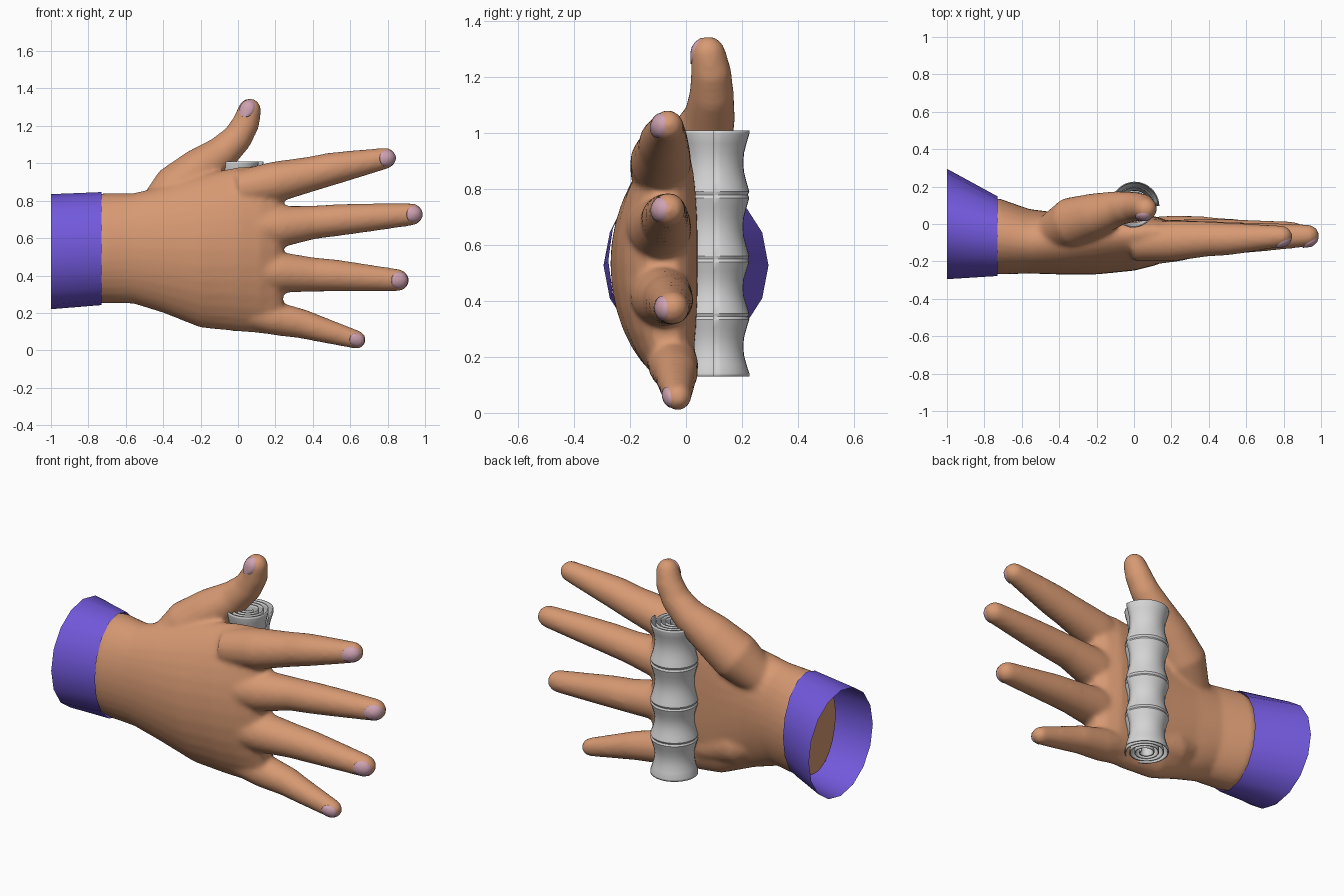
import bpy, bmesh, math
from mathutils import Vector
from mathutils.bvhtree import BVHTree

if "Cube" in bpy.data.objects:
    bpy.data.objects.remove(bpy.data.objects["Cube"])


def material(name, rgb):
    m = bpy.data.materials.new(name)
    m.use_nodes = True
    m.diffuse_color = (*rgb, 1)
    m.node_tree.nodes["Principled BSDF"].inputs["Base Color"].default_value = (*rgb, 1)
    return m


skin = material("skin", (0.68, 0.32, 0.17))
purple = material("sleeve purple", (0.17, 0.10, 0.72))
pink = material("nail pink", (0.62, 0.36, 0.44))
grey = material("scroll grey", (0.66, 0.66, 0.66))


def finish(name, bm, mat, angle=40):
    me = bpy.data.meshes.new(name)
    bm.to_mesh(me)
    bm.free()
    ob = bpy.data.objects.new(name, me)
    bpy.context.collection.objects.link(ob)
    me.materials.append(mat)
    shade(ob, angle)
    return ob


def shade(ob, angle):
    bpy.ops.object.select_all(action="DESELECT")
    bpy.context.view_layer.objects.active = ob
    ob.select_set(True)
    bpy.ops.object.shade_smooth_by_angle(angle=math.radians(angle))


def loft(bm, rings, closed=True, cap=True):
    """Skin a list of point rings."""
    rows = [[bm.verts.new(p) for p in r] for r in rings]
    n = len(rows[0])
    for a, b in zip(rows, rows[1:]):
        for i in range(n if closed else n - 1):
            j = (i + 1) % n
            bm.faces.new((a[i], a[j], b[j], b[i]))
    if cap:
        bm.faces.new(rows[0])
        bm.faces.new(rows[-1])


def section(x, z0, z1, front, back, bend=0, n=32):
    """Rounded section across x, its two edges curled towards the palm."""
    yc, zc = (front + back) / 2, (z0 + z1) / 2
    ring = []
    for i in range(n):
        t = math.tau * i / n
        c, s = math.cos(t), math.sin(t)
        ring.append((x, yc + (back - front) / 2 * s + bend * c * c, zc + (z1 - z0) / 2 * c))
    return ring


def circle(c, axis, r, n=20):
    u = axis.cross(Vector((0, 1, 0))).normalized()
    v = axis.cross(u).normalized()
    return [c + r * (u * math.cos(math.tau * i / n) + v * math.sin(math.tau * i / n))
            for i in range(n)]


def finger(bm, path):
    """Tapering tube with a round tip."""
    pts = [Vector(p[:3]) for p in path]
    rings = []
    for i, p in enumerate(pts):
        axis = (pts[min(i + 1, len(pts) - 1)] - pts[max(i - 1, 0)]).normalized()
        rings.append(circle(p, axis, path[i][3]))
    r = path[-1][3]
    for k in (25, 50, 70, 85):
        a = math.radians(k)
        rings.append(circle(pts[-1] + axis * r * math.sin(a), axis, r * math.cos(a)))
    loft(bm, rings)


# hand: palm and wrist
bm = bmesh.new()
loft(bm, [section(*s) for s in (
    (-0.80, 0.27, 0.82, -0.25, 0.12),
    (-0.73, 0.25, 0.84, -0.27, 0.14),
    (-0.56, 0.25, 0.84, -0.265, 0.08),
    (-0.40, 0.20, 0.88, -0.27, 0.06, 0.02),
    (-0.20, 0.12, 0.94, -0.27, 0.05, 0.05),
    (0.00, 0.10, 0.98, -0.25, 0.045, 0.05),
    (0.12, 0.09, 0.99, -0.22, 0.04, 0.05),
    (0.20, 0.09, 0.99, -0.18, 0.01, 0.04),
    (0.24, 0.12, 0.95, -0.14, -0.03, 0.03))])

# fingers and thumb
digits = (
    ((0.0, -0.10, 0.86, 0.10), (0.2, -0.09, 0.90, 0.11), (0.4, -0.08, 0.945, 0.093),
     (0.5, -0.08, 0.97, 0.088), (0.6, -0.075, 0.99, 0.078), (0.79, -0.065, 1.027, 0.057)),
    ((0.0, -0.13, 0.65, 0.10), (0.22, -0.09, 0.66, 0.112), (0.4, -0.075, 0.684, 0.09),
     (0.54, -0.075, 0.697, 0.085), (0.7, -0.07, 0.71, 0.076), (0.93, -0.062, 0.727, 0.06)),
    ((0.0, -0.12, 0.43, 0.10), (0.22, -0.085, 0.417, 0.11), (0.4, -0.065, 0.405, 0.092),
     (0.52, -0.06, 0.4, 0.086), (0.65, -0.055, 0.39, 0.076), (0.855, -0.048, 0.375, 0.06)),
    ((0.0, -0.06, 0.22, 0.09), (0.2, -0.045, 0.17, 0.09), (0.35, -0.035, 0.14, 0.078),
     (0.45, -0.035, 0.11, 0.068), (0.635, -0.03, 0.057, 0.05)),
    ((-0.45, -0.05, 0.74, 0.10), (-0.33, 0.01, 0.86, 0.135), (-0.2, 0.05, 0.97, 0.117),
     (-0.08, 0.085, 1.06, 0.092), (0.0, 0.092, 1.14, 0.08), (0.045, 0.09, 1.22, 0.073),
     (0.062, 0.08, 1.285, 0.063)))
for d in digits:
    finger(bm, d)
# soft pad at the heel of the palm
finger(bm, ((-0.5, -0.06, 0.40, 0.08), (-0.3, -0.05, 0.32, 0.11), (-0.1, -0.05, 0.26, 0.09)))
bmesh.ops.recalc_face_normals(bm, faces=bm.faces)
hand = finish("hand", bm, skin)

# blend the parts into one skin
remesh = hand.modifiers.new("blend", "REMESH")
remesh.mode = "VOXEL"
remesh.voxel_size = 0.013
soften = hand.modifiers.new("soften", "SMOOTH")
soften.factor = 0.5
soften.iterations = 10
graph = bpy.context.evaluated_depsgraph_get()
blended = bpy.data.meshes.new_from_object(hand.evaluated_get(graph))
hand.modifiers.clear()
hand.data = blended
blended.materials.clear()
blended.materials.append(skin)
shade(hand, 80)

# nails laid on the skin
tree = BVHTree.FromPolygons([v.co for v in blended.vertices],
                            [p.vertices[:] for p in blended.polygons])


def nail(name, centre, along, normal, length, width):
    c, n = Vector(centre), Vector(normal).normalized()
    u = Vector(along)
    u = (u - n * u.dot(n)).normalized()
    v = n.cross(u)
    rings = []
    for scale, lift in ((1, -0.004), (0.98, 0.005), (0.7, 0.006), (0.4, 0.006), (0.1, 0.006)):
        ring = []
        for i in range(20):
            t = math.tau * i / 20
            p = c + scale * (u * length * math.cos(t) + v * width * math.sin(t))
            hit = tree.ray_cast(p + n * 0.3, -n)[0] or p
            ring.append(hit + n * lift)
        rings.append(ring)
    bm = bmesh.new()
    loft(bm, rings, cap=False)
    bm.faces.new(bm.verts[-20:] if hasattr(bm.verts, "ensure_lookup_table")
                 and bm.verts.ensure_lookup_table() is None else [])
    bmesh.ops.recalc_face_normals(bm, faces=bm.faces)
    # face the plate outwards
    bm.normal_update()
    if sum((f.normal.dot(n) for f in bm.faces)) < 0:
        bmesh.ops.reverse_faces(bm, faces=bm.faces)
    finish(name, bm, pink, 60)


outward = (0.35, -1, 0)
nail("index_nail", (0.80, -0.10, 1.027), (1, 0, 0.2), outward, 0.05, 0.045)
nail("middle_nail", (0.945, -0.10, 0.727), (1, 0, 0.07), outward, 0.05, 0.045)
nail("ring_nail", (0.865, -0.09, 0.374), (1, 0, -0.07), outward, 0.05, 0.045)
nail("little_nail", (0.637, -0.07, 0.056), (1, 0, -0.28), outward, 0.043, 0.036)
nail("thumb_nail", (0.045, 0.03, 1.295), (0.2, 0, 1), (-0.45, -0.9, 0.15), 0.05, 0.04)

# open flared sleeve
bm = bmesh.new()
loft(bm, [section(-1, 0.22, 0.835, -0.295, 0.295, 0, 16),
          section(-0.73, 0.242, 0.846, -0.278, 0.148, 0, 16)], cap=False)
bmesh.ops.recalc_face_normals(bm, faces=bm.faces)
finish("sleeve", bm, purple, 60)

# rolled scroll, pinched between its joints
joints = (0.13, 0.345, 0.55, 0.78, 1.01)
pinch = ((0, 0.96), (0.05, 1), (0.2, 0.92), (0.35, 0.85), (0.5, 0.83),
         (0.65, 0.85), (0.8, 0.92), (0.95, 1))
levels = [(a + (b - a) * t, s) for a, b in zip(joints, joints[1:]) for t, s in pinch]
levels[0] = (joints[0], 1)
levels.append((joints[-1], 1))
turns, steps = 4, 28
rings = []
for z, s in levels:
    ring = []
    for i in range(turns * steps + 1):
        t = i / steps
        r = (0.133 - 0.026 * t) * s
        a = math.tau * t
        ring.append((r * math.cos(a), 0.097 + r * math.sin(a), z))
    rings.append(ring)
bm = bmesh.new()
loft(bm, rings, closed=False, cap=False)
scroll = finish("scroll", bm, grey, 30)
thick = scroll.modifiers.new("thickness", "SOLIDIFY")
thick.thickness = 0.006
thick.offset = 0
